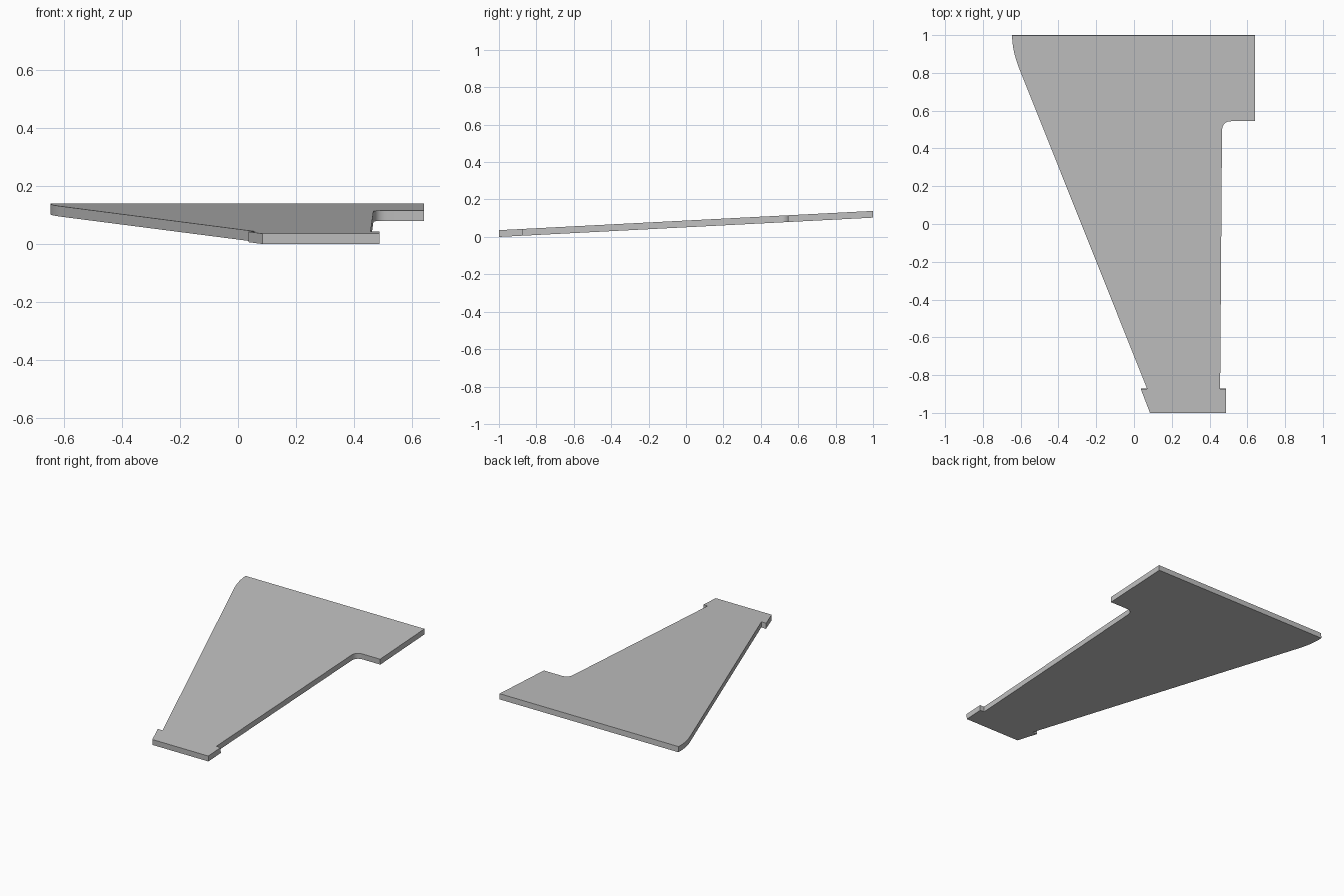
import bpy
import bmesh
import math
from mathutils import Vector

cube = bpy.data.objects.get("Cube")
if cube:
    bpy.data.objects.remove(cube, do_unlink=True)

THICKNESS = 0.036
SLOPE = math.atan(0.0515)


def corner(start, control, end, steps=8):
    """Rounded corner as a quadratic curve between two edge points."""
    a, b, c = Vector(start), Vector(control), Vector(end)
    return [a * (1 - t) ** 2 + b * 2 * t * (1 - t) + c * t * t
            for t in (i / steps for i in range(steps + 1))]


# Fin outline, seen from above
outline = [(0.085, -1), (0.487, -1), (0.487, -0.873), (0.456, -0.873)]
outline += corner((0.466, 0.495), (0.467, 0.545), (0.515, 0.545))
outline += [(0.64, 0.545), (0.64, 1), (-0.645, 1)]
outline += corner((-0.645, 0.985), (-0.642, 0.915), (-0.612, 0.835))
outline += [(0.07, -0.873), (0.036, -0.873)]

# Sloping plate, thickened at right angles to its face
normal = Vector((0, -math.sin(SLOPE), math.cos(SLOPE)))
bm = bmesh.new()
verts = [bm.verts.new((x, y + 0.001, (y + 1) * math.tan(SLOPE))) for x, y in outline]
base = bm.faces.new(verts)
extruded = bmesh.ops.extrude_face_region(bm, geom=[base], use_keep_orig=True)
top = [g for g in extruded["geom"] if isinstance(g, bmesh.types.BMVert)]
bmesh.ops.translate(bm, verts=top, vec=normal * THICKNESS)
bmesh.ops.recalc_face_normals(bm, faces=bm.faces)
mesh = bpy.data.meshes.new("fin_plate")
bm.to_mesh(mesh)
bm.free()
fin = bpy.data.objects.new("fin_plate", mesh)
bpy.context.collection.objects.link(fin)

# Plain grey finish
grey = bpy.data.materials.new("light_grey")
grey.use_nodes = True
colour = (0.53, 0.53, 0.53, 1)
grey.diffuse_color = colour
grey.node_tree.nodes["Principled BSDF"].inputs["Base Color"].default_value = colour
mesh.materials.append(grey)

# Smooth the rounded corners, keep the plate edges crisp
bpy.ops.object.select_all(action="DESELECT")
fin.select_set(True)
bpy.context.view_layer.objects.active = fin
bpy.ops.object.shade_smooth_by_angle(angle=math.radians(30))
